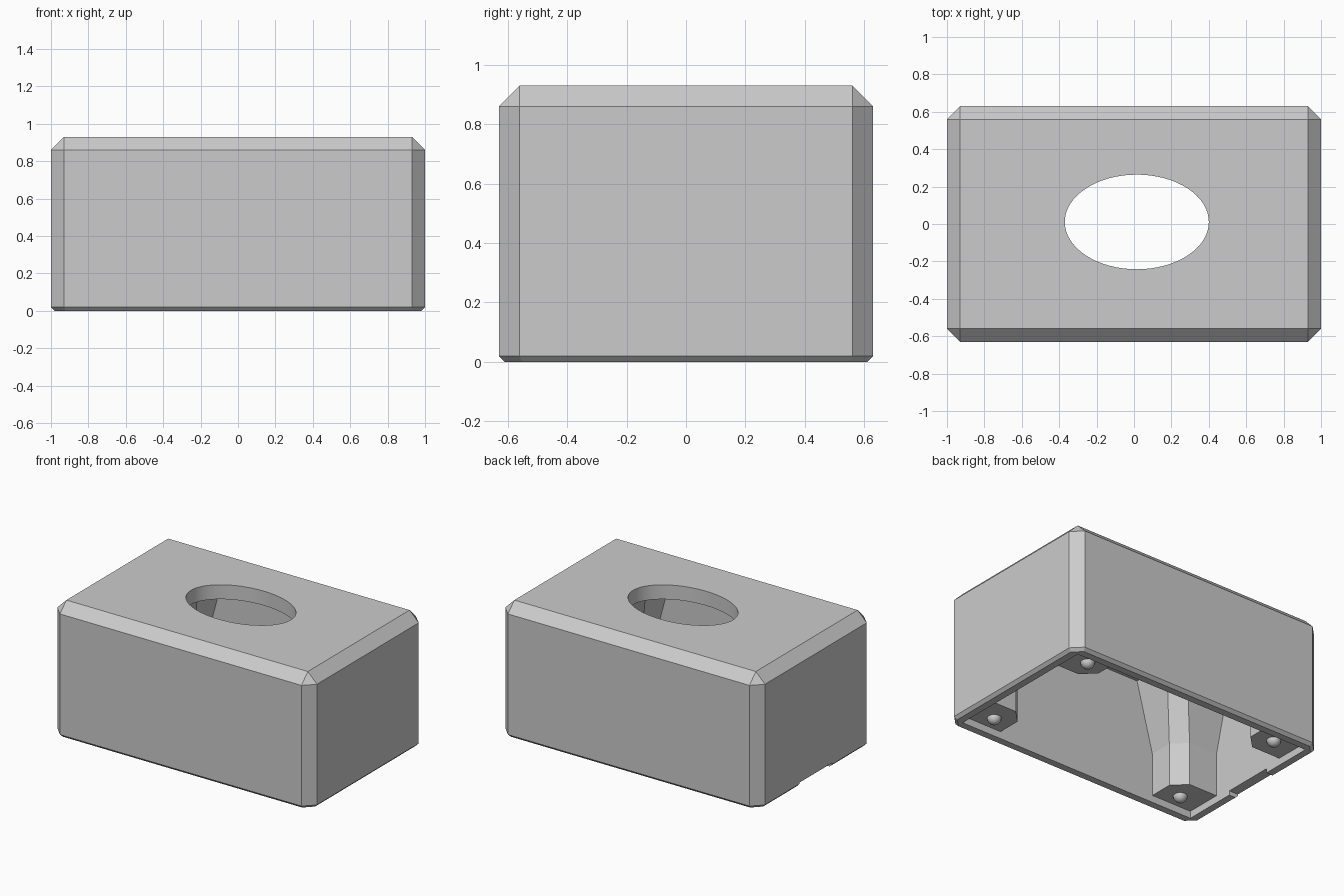
import bpy, bmesh, math
from mathutils import Matrix

if "Cube" in bpy.data.objects:
    bpy.data.objects.remove(bpy.data.objects["Cube"])

grey = bpy.data.materials.new("plain_grey")
grey.use_nodes = True
GREY = (0.6, 0.6, 0.6, 1)
grey.diffuse_color = GREY
grey.node_tree.nodes["Principled BSDF"].inputs["Base Color"].default_value = GREY

LENGTH, WIDTH, HEIGHT = 2.0, 1.26, 0.93
WALL, ROOF, CHAMFER, RIM = 0.07, 0.1, 0.07, 0.02


def finish(name, bm):
    bmesh.ops.recalc_face_normals(bm, faces=bm.faces)
    mesh = bpy.data.meshes.new(name)
    bm.to_mesh(mesh)
    bm.free()
    ob = bpy.data.objects.new(name, mesh)
    bpy.context.collection.objects.link(ob)
    mesh.materials.append(grey)
    return ob


def block(size, centre):
    bm = bmesh.new()
    bmesh.ops.create_cube(bm, size=1)
    bmesh.ops.scale(bm, vec=size, verts=bm.verts)
    bmesh.ops.translate(bm, vec=centre, verts=bm.verts)
    return bm


def activate(ob):
    bpy.ops.object.select_all(action='DESELECT')
    ob.select_set(True)
    bpy.context.view_layer.objects.active = ob


def cut(target, cutter):
    cutter.hide_render = True
    mod = target.modifiers.new("cut", 'BOOLEAN')
    mod.operation = 'DIFFERENCE'
    mod.solver = 'EXACT'
    mod.object = cutter
    activate(target)
    bpy.ops.object.modifier_apply(modifier=mod.name)
    bpy.data.objects.remove(cutter)


# Outer body: wide chamfers on the sides and top, a fine one at the bottom
bm = block((LENGTH, WIDTH, HEIGHT), (0, 0, HEIGHT / 2))


def at_bottom(edge):
    return all(v.co.z < 0.001 for v in edge.verts)


for offset, bottom in ((CHAMFER, False), (RIM, True)):
    edges = [e for e in bm.edges if at_bottom(e) == bottom]
    bmesh.ops.bevel(bm, geom=edges, offset=offset, segments=1,
                    affect='EDGES', profile=0.5, clamp_overlap=True)
body = finish("cover_body", bm)

# Hollow inside, open underneath
roof_z = HEIGHT - ROOF
cut(body, finish("cavity_cutter", block(
    (LENGTH - 2 * WALL, WIDTH - 2 * WALL, roof_z + 1), (0, 0, (roof_z - 1) / 2))))

# Oval opening in the top
bm = bmesh.new()
bmesh.ops.create_cone(bm, cap_ends=True, segments=64, radius1=1, radius2=1, depth=0.5)
bmesh.ops.scale(bm, vec=(0.385, 0.253, 1), verts=bm.verts)
bmesh.ops.translate(bm, vec=(0.015, 0.011, HEIGHT), verts=bm.verts)
cut(body, finish("oval_cutter", bm))

# Shallow notch in the bottom rim of one end
cut(body, finish("notch_cutter", block((0.3, 0.36, 0.2), (-1, 0, -0.07))))
activate(body)
bpy.ops.object.shade_smooth_by_angle(angle=math.radians(30))

# Corner posts that flare towards the roof, each with a round foot
POST_X, POST_Y, POST_Z = 0.76, 0.455, 0.05


def post_ring(bm, z, flare):
    x_in, y_in = POST_X - 0.14 - flare, POST_Y - 0.15 - flare
    x_out, y_out, c = LENGTH / 2 - 0.05, WIDTH / 2 - 0.04, 0.09
    outline = [(x_out, y_out), (x_in, y_out), (x_in, y_in + c),
               (x_in + c, y_in), (x_out, y_in)]
    return [bm.verts.new((x, y, z)) for x, y in outline]


for sx, x_name in ((1, "left"), (-1, "right")):
    for sy, y_name in ((1, "back"), (-1, "front")):
        mirror = Matrix.Diagonal((sx, sy, 1, 1))
        bm = bmesh.new()
        rings = [post_ring(bm, POST_Z, 0), post_ring(bm, 0.35, 0),
                 post_ring(bm, roof_z + 0.02, 0.13)]
        bm.faces.new(rings[0])
        bm.faces.new(rings[-1])
        for low, high in zip(rings, rings[1:]):
            for i in range(len(low)):
                j = (i + 1) % len(low)
                bm.faces.new((low[i], low[j], high[j], high[i]))
        bmesh.ops.transform(bm, matrix=mirror, verts=bm.verts)
        finish(f"{y_name}_{x_name}_post", bm)

        bm = bmesh.new()
        bmesh.ops.create_uvsphere(bm, u_segments=24, v_segments=12, radius=0.045)
        bmesh.ops.translate(bm, vec=(sx * POST_X, sy * POST_Y, POST_Z), verts=bm.verts)
        foot = finish(f"{y_name}_{x_name}_foot", bm)
        activate(foot)
        bpy.ops.object.shade_smooth()
